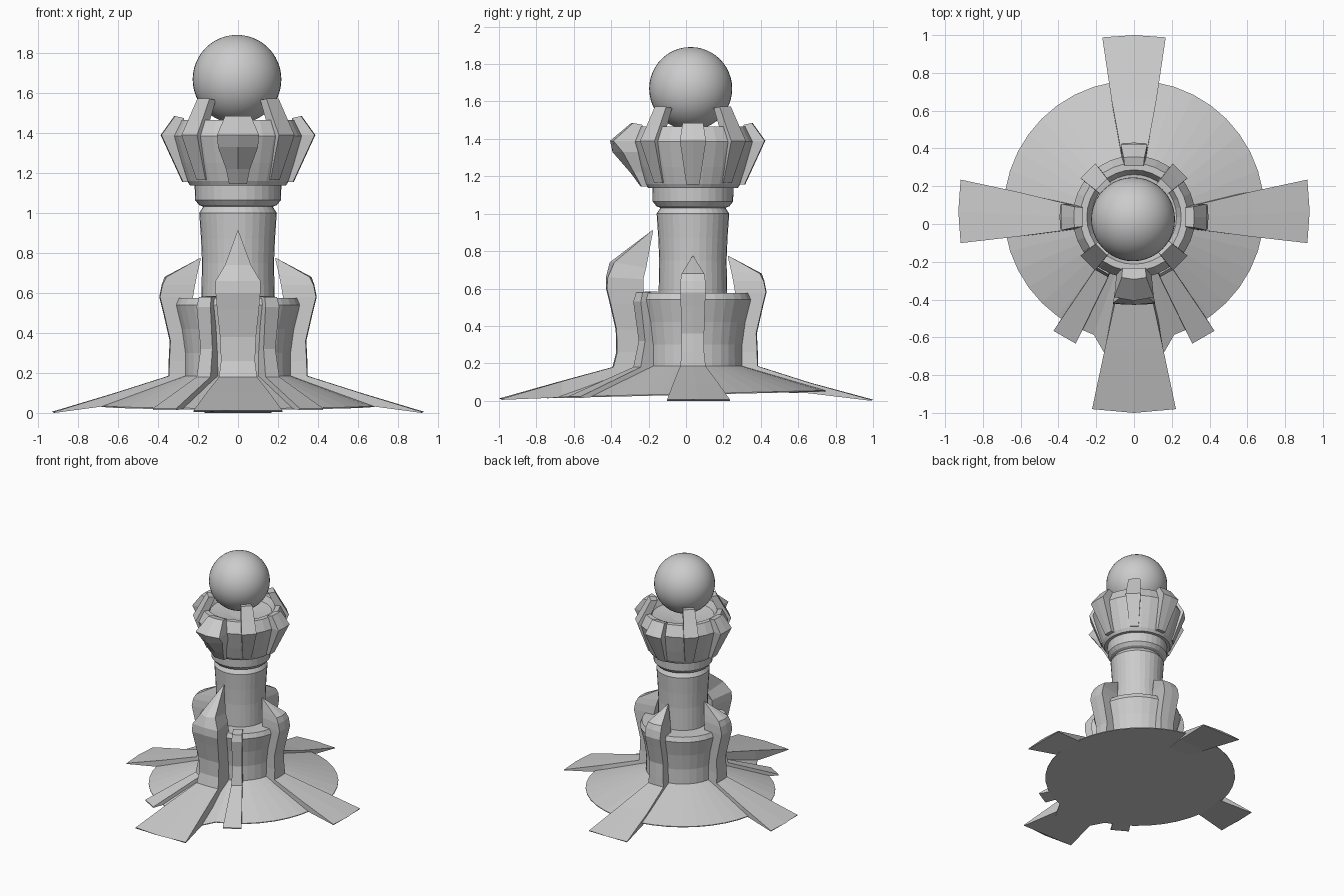
import bpy, bmesh
from math import sin, cos, pi, radians
from mathutils import Vector

AXIS = Vector((0, 0.037, 0))


def finish(name, bm):
    bmesh.ops.remove_doubles(bm, verts=bm.verts, dist=0.0003)
    bmesh.ops.recalc_face_normals(bm, faces=bm.faces)
    me = bpy.data.meshes.new(name)
    bm.to_mesh(me)
    bm.free()
    ob = bpy.data.objects.new(name, me)
    bpy.context.collection.objects.link(ob)
    return ob


def loft(name, rings):
    """Join closed rings of points with quads and cap both ends."""
    bm = bmesh.new()
    vs = [[bm.verts.new(p) for p in ring] for ring in rings]
    n = len(vs[0])
    for a, b in zip(vs, vs[1:]):
        for i in range(n):
            j = (i + 1) % n
            bm.faces.new((a[i], a[j], b[j], b[i]))
    bm.faces.new(vs[0])
    bm.faces.new(vs[-1])
    return finish(name, bm)


def lathe(name, profile, n=32):
    return loft(name, [[AXIS + Vector((r * cos(2 * pi * i / n), r * sin(2 * pi * i / n), z))
                        for i in range(n)] for r, z in profile])


def radial(name, deg, stations):
    """Part standing out from the tower axis. Station:
    outer r, z, half width, inner r, z, half width, middle bulge, y shift."""
    d = Vector((cos(radians(deg)), sin(radians(deg)), 0))
    t = Vector((-d.y, d.x, 0))
    rings = []
    for ro, zo, wo, ri, zi, wi, bulge, dy in stations:
        o = AXIS + Vector((0, dy, 0))
        P = lambda r, z, w: o + d * r + t * w + Vector((0, 0, z))
        rings.append([P(ro, zo, -wo), P(ro + bulge, zo, 0), P(ro, zo, wo),
                      P(ri, zi, wi), P(ri, zi, -wi)])
    return loft(name, rings)


# Spreading skirt, slightly tilted, with a longer apron at the front
def skirt_ring(r, z, edge, n=40):
    pts = []
    for i in range(n):
        a = 2 * pi * i / n
        if edge:
            k = r * (1.18 if sin(a) < -cos(radians(15)) else 1)
            y = 0.07 + k * sin(a)
            pts.append(Vector((k * cos(a), y, z + 0.024 * y)))
        else:
            pts.append(AXIS + Vector((r * cos(a), r * sin(a), z)))
    return pts


loft("skirt", [skirt_ring(0.69, 0.031, True), skirt_ring(0.69, 0.037, True),
               skirt_ring(0.27, 0.185, False)])

# Lower drum, column, collar and crown bowl
lathe("drum", [(0.27, 0.15), (0.268, 0.3), (0.285, 0.42), (0.315, 0.54), (0.30, 0.575), (0.18, 0.575)])
lathe("column", [(0.185, 0.5), (0.18, 0.75), (0.185, 0.87), (0.194, 1.0), (0.172, 1.035)])
lathe("collar", [(0.17, 1.03), (0.195, 1.04), (0.215, 1.065), (0.217, 1.14)])
lathe("crown_bowl", [(0.10, 1.137), (0.24, 1.137), (0.255, 1.16), (0.285, 1.25), (0.325, 1.385),
                     (0.285, 1.465), (0.25, 1.465), (0.225, 1.42), (0.08, 1.40)])


# Side and back buttresses with long root fins
def buttress(name, deg, end, dy):
    radial(name, deg, [
        (end - 0.012, 0.006, 0.168, end - 0.012, 0.0, 0.168, 0.012, dy),
        (0.62, 0.097, 0.119, 0.62, 0.040, 0.119, 0.006, dy * 0.5),
        (0.345, 0.185, 0.068, 0.24, 0.05, 0.06, 0.004, 0),
        (0.343, 0.26, 0.06, 0.24, 0.26, 0.05, 0.004, 0),
        (0.338, 0.36, 0.06, 0.24, 0.36, 0.05, 0.004, 0),
        (0.370, 0.50, 0.065, 0.235, 0.50, 0.05, 0.004, 0),
        (0.390, 0.58, 0.067, 0.225, 0.58, 0.05, 0.004, 0),
        (0.378, 0.64, 0.067, 0.215, 0.64, 0.04, 0.004, 0),
        (0.358, 0.68, 0.060, 0.205, 0.69, 0.025, 0.01, 0),
        (0.190, 0.775, 0.002, 0.186, 0.772, 0.002, 0, 0)])


buttress("right_buttress", 0, 0.93, 0.03)
buttress("left_buttress", 180, 0.93, 0.03)
buttress("back_buttress", 90, 0.963, 0)

# Larger front buttress
radial("front_buttress", -90, [
    (1.017, 0.012, 0.222, 1.017, 0.005, 0.222, 0.02, 0),
    (0.70, 0.104, 0.155, 0.70, 0.018, 0.155, 0.01, 0),
    (0.425, 0.18, 0.095, 0.25, 0.05, 0.08, 0.005, 0),
    (0.405, 0.26, 0.085, 0.25, 0.26, 0.07, 0.005, 0),
    (0.408, 0.38, 0.09, 0.25, 0.38, 0.07, 0.005, 0),
    (0.440, 0.52, 0.105, 0.25, 0.52, 0.075, 0.005, 0),
    (0.460, 0.60, 0.112, 0.265, 0.60, 0.075, 0.005, 0),
    (0.455, 0.66, 0.112, 0.265, 0.65, 0.07, 0.01, 0),
    (0.420, 0.74, 0.065, 0.250, 0.71, 0.04, 0.025, 0),
    (0.217, 0.912, 0.002, 0.213, 0.908, 0.002, 0, 0)])

# Slim front ribs with short root fins
for side, deg in (("left", -120), ("right", -60)):
    radial(side + "_front_rib", deg, [
        (0.735, 0.022, 0.068, 0.735, 0.014, 0.068, 0, 0),
        (0.345, 0.18, 0.04, 0.24, 0.05, 0.04, 0, 0),
        (0.315, 0.32, 0.034, 0.24, 0.32, 0.034, 0, 0),
        (0.345, 0.53, 0.04, 0.24, 0.53, 0.04, 0, 0),
        (0.330, 0.58, 0.035, 0.24, 0.585, 0.035, 0, 0)])

# Crown spikes on the sides and back, a heavier one in front
for name, deg in (("right", 0), ("back", 90), ("left", 180)):
    radial(name + "_crown_spike", deg, [
        (0.275, 1.155, 0.035, 0.22, 1.155, 0.035, 0.004, 0),
        (0.383, 1.39, 0.07, 0.27, 1.39, 0.06, 0.004, 0),
        (0.315, 1.485, 0.055, 0.27, 1.475, 0.05, 0.004, 0)])
radial("front_crown_spike", -90, [
    (0.275, 1.145, 0.045, 0.22, 1.145, 0.045, 0.004, 0),
    (0.315, 1.22, 0.06, 0.25, 1.22, 0.06, 0.02, 0),
    (0.375, 1.33, 0.10, 0.27, 1.33, 0.09, 0.055, 0),
    (0.425, 1.39, 0.105, 0.27, 1.39, 0.09, 0.018, 0),
    (0.320, 1.485, 0.065, 0.27, 1.475, 0.06, 0.01, 0)])

# Four inward-leaning prongs on the rim, running down the bowl as ribs
for i, name in enumerate(("back_right", "back_left", "front_left", "front_right")):
    radial(name + "_prong", 45 + 90 * i, [
        (0.262, 1.165, 0.032, 0.22, 1.165, 0.032, 0, 0),
        (0.345, 1.39, 0.055, 0.26, 1.39, 0.05, 0, 0),
        (0.300, 1.47, 0.05, 0.245, 1.46, 0.045, 0, 0),
        (0.245, 1.572, 0.043, 0.195, 1.565, 0.038, 0, 0)])

# Smooth orb on top
bpy.ops.mesh.primitive_uv_sphere_add(segments=40, ring_count=24, radius=0.222,
                                     location=(-0.005, 0.025, 1.669))
bpy.context.object.name = "orb"
bpy.ops.object.shade_smooth()
